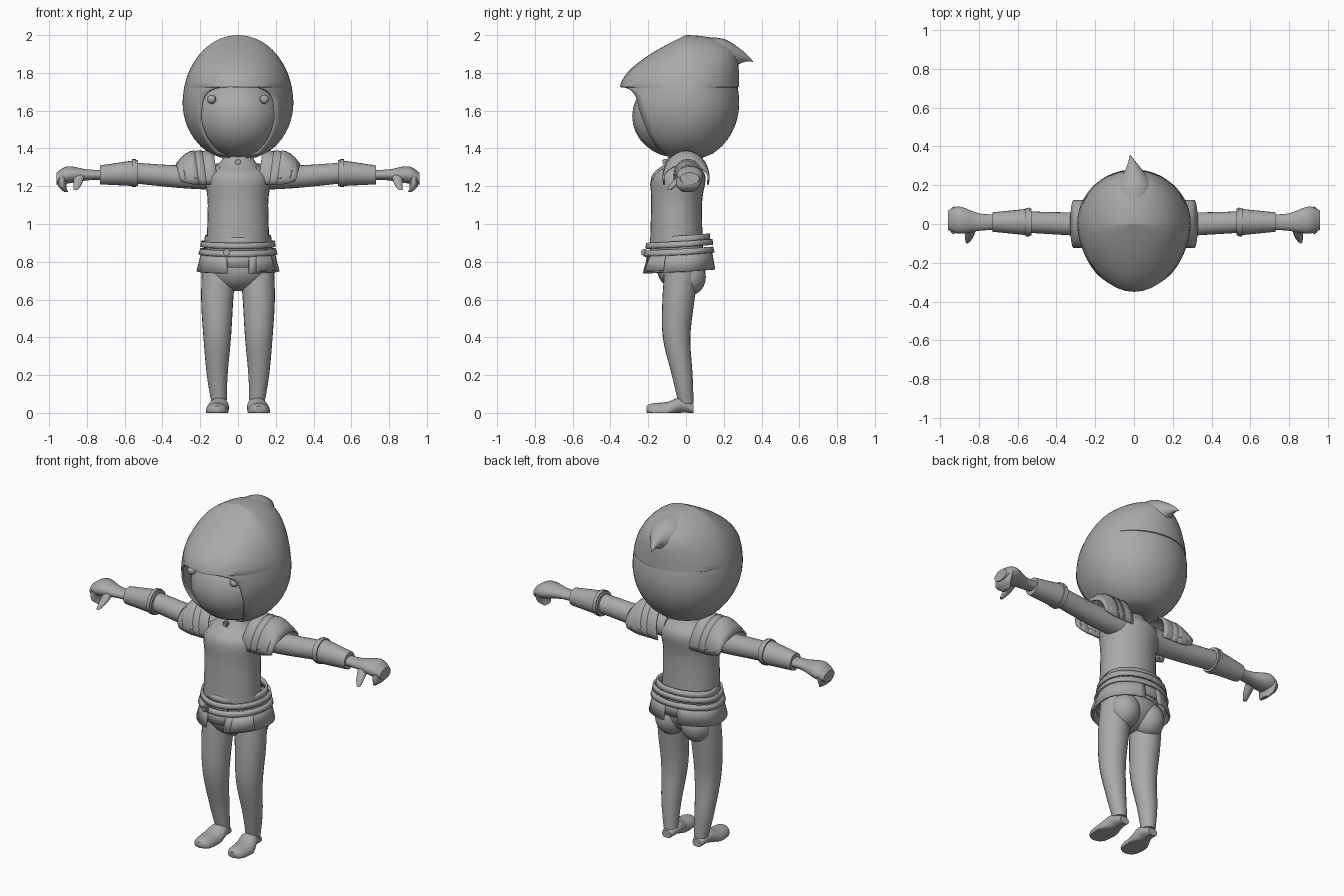
import bpy, bmesh
from math import sin, cos, asin, sqrt, pi, radians
from mathutils import Vector

if "Cube" in bpy.data.objects:
    bpy.data.objects.remove(bpy.data.objects["Cube"])

GREY = (0.4, 0.4, 0.4, 1)
clay = bpy.data.materials.new("plain grey")
clay.use_nodes = True
clay.diffuse_color = GREY
clay.node_tree.nodes["Principled BSDF"].inputs["Base Color"].default_value = GREY


def finish(name, bm, mirror=False, thick=0):
    """Turn a bmesh into a smooth-shaded object with its modifiers."""
    bmesh.ops.remove_doubles(bm, verts=bm.verts, dist=0.0005)
    bmesh.ops.recalc_face_normals(bm, faces=bm.faces)
    mesh = bpy.data.meshes.new(name)
    bm.to_mesh(mesh)
    bm.free()
    mesh.materials.append(clay)
    part = bpy.data.objects.new(name, mesh)
    bpy.context.collection.objects.link(part)
    bpy.ops.object.select_all(action="DESELECT")
    part.select_set(True)
    bpy.context.view_layer.objects.active = part
    bpy.ops.object.shade_smooth_by_angle(angle=radians(50))
    if mirror:
        part.modifiers.new("mirror", "MIRROR").merge_threshold = 0.002
    if thick:
        solid = part.modifiers.new("thickness", "SOLIDIFY")
        solid.thickness, solid.offset = thick, -1
    return part


def bridge(bm, rows, closed=False):
    """Join neighbouring rows of vertices with quads."""
    count = len(rows[0])
    for low, high in zip(rows, rows[1:]):
        for i in range(count if closed else count - 1):
            j = (i + 1) % count
            bm.faces.new((low[i], low[j], high[j], high[i]))


def smooth_path(keys, steps=5):
    """Pass a rounded curve through (x, y, z, radius) keys."""
    keys = [Vector(key) for key in keys]
    padded = [keys[0], *keys, keys[-1]]
    path = []
    for a, b, c, d in zip(padded, padded[1:], padded[2:], padded[3:]):
        for i in range(steps):
            t = i / steps
            path.append(b + (c - a) * t / 2 + (a - b * 2.5 + c * 2 - d / 2) * t**2
                        + (b * 3 - a - c * 3 + d) * t**3 / 2)
    return path + [keys[-1]]


def limb(name, axis, keys, mirror=True, squash=(1, 1), sides=24):
    """Rounded body whose elliptical sections stand square to one axis."""
    bm, rows = bmesh.new(), []
    first, second = [i for i in range(3) if i != "xyz".index(axis)]
    for x, y, z, radius in smooth_path(keys):
        row = []
        for i in range(sides):
            turn = 2 * pi * i / sides
            point = Vector((x, y, z))
            point[first] += radius * squash[0] * cos(turn)
            point[second] += radius * squash[1] * sin(turn)
            point.z = max(point.z, 0)
            row.append(bm.verts.new(point))
        rows.append(row)
    bridge(bm, rows, True)
    bm.faces.new(rows[0])
    bm.faces.new(rows[-1])
    return finish(name, bm, mirror)


def shell(name, rings, end=pi, power=1, dip=0, mirror=True, steps=20):
    """Half wrap from front to back: (z, half width, front, back, gap half width)."""
    bm, rows = bmesh.new(), []
    for z, wide, front, back, gap in rings:
        start, row = asin(gap / wide), []
        for i in range(steps + 1):
            turn = start + (end - start) * i / steps
            c = cos(turn)
            y = -front * c**power if c > 0 else -back * c
            row.append(bm.verts.new((wide * sin(turn), y, z - dip * c)))
        rows.append(row)
    bridge(bm, rows)
    return finish(name, bm, mirror, thick=0.012)


def band(name, low, high, bottom, top, gap=0, **options):
    """Hip wrap, longer to the front than to the back."""
    rings = [(z, r, r * 1.08, r * 0.72, gap) for z, r in ((low, bottom), (high, top))]
    return shell(name, rings, dip=0.01, **options)


def ball(name, centre, size, mirror=False):
    bm = bmesh.new()
    bmesh.ops.create_uvsphere(bm, u_segments=24, v_segments=16, radius=1)
    for vert in bm.verts:
        vert.co = Vector(centre) + vert.co * Vector(size)
    return finish(name, bm, mirror)


def block(name, centre, size):
    bm = bmesh.new()
    bmesh.ops.create_cube(bm, size=size)
    bmesh.ops.translate(bm, verts=bm.verts, vec=centre)
    bmesh.ops.bevel(bm, geom=bm.edges[:], offset=size / 5, segments=2, affect="EDGES")
    return finish(name, bm)


# Hood: an egg with a pointed brow above an arched face opening
BROW, CROWN, CHIN, MIDDLE = 1.725, 2.0, 1.335, 1.64


def hood_ring(z):
    reach = CROWN - MIDDLE if z > MIDDLE else 0.31
    wide = max(0.293 * sqrt(max(0, 1 - ((z - MIDDLE) / reach) ** 2)), 0.001)
    if z >= BROW:
        rise = (z - BROW) / (CROWN - BROW)
        return z, wide, 0.35 * (1 - rise**1.7), 0.28 * sqrt(1 - rise**5), 0
    centre = (BROW + CHIN) / 2
    arch = 0.2 * max(0, 1 - ((z - centre) / (BROW - centre)) ** 4) ** 0.25
    return z, wide, wide * 1.22, wide * 0.96, min(arch, wide * 0.72)


eased = [sin(pi / 2 * i / 16) for i in range(17)]
heights = [CHIN + (BROW - CHIN) * e for e in eased]
heights += [BROW + (CROWN - BROW) * e for e in eased[1:]]
shell("hood", [hood_ring(z) for z in heights], power=1.15)
limb("hood_tip", "y", [(0, .1, 1.87, .12), (0, .2, 1.88, .1), (0, .27, 1.89, .05),
                       (-.01, .32, 1.88, .02), (-.02, .355, 1.86, .002)], mirror=False)

# Face
ball("face", (0, -.04, 1.57), (.23, .245, .22))
ball("eye", (.14, -.235, 1.66), (.024, .024, .024), mirror=True)
block("chin_clasp", (0, -.11, 1.33), .03)

# Trunk
torso = limb("torso", "z", [(0, -.05, .8, .17), (0, -.05, 1.1, .16), (0, -.04, 1.25, .17),
                            (0, -.03, 1.32, .1), (0, -.03, 1.4, .05)],
             mirror=False, squash=(1, .84), sides=32)
ball("pelvis", (0, -.03, .77), (.175, .125, .125))
ball("buttock", (.085, .015, .72), (.09, .09, .1), mirror=True)

# Neckline ribbon laid on the chest
bm, rows = bmesh.new(), []
for radius in (.1, .09):
    turns = [pi * (i / 20 - .5) for i in range(21)]
    rows.append([bm.verts.new((radius * sin(t), -.3, 1.3 - radius * cos(t))) for t in turns])
bridge(bm, rows)
neckline = finish("neckline", bm)
wrap = neckline.modifiers.new("lay_on_chest", "SHRINKWRAP")
wrap.target, wrap.wrap_method, wrap.use_project_y = torso, "PROJECT", True
wrap.wrap_mode, wrap.offset = "ABOVE_SURFACE", .004

# Hem, belts and skirt panels
band("jerkin_hem", .9, .94, .18, .175)
band("upper_belt", .88, .91, .2, .195)
band("lower_belt", .84, .87, .21, .2)
band("skirt_panel", .75, .87, .22, .19, gap=.06, end=radians(168))
band("skirt_overlap", .76, .85, .228, .2, gap=.1, end=radians(60), mirror=False)
band("back_flap", .78, .86, .2, .19)
block("belt_buckle", (-.06, -.22, .85), .035)

# Legs and feet
limb("leg", "z", [(.1, 0, .05, .04), (.11, -.02, .2, .055), (.11, -.05, .4, .073),
                  (.11, -.04, .6, .085), (.1, -.02, .8, .09)])
limb("foot", "y", [(.11, -.21, .02, .02), (.11, -.18, .01, .05), (.11, -.1, .01, .06),
                   (.1, -.03, .04, .05), (.1, .04, .02, .03)], squash=(1, .8))

# Arms, gauntlets and curled hands
limb("arm", "x", [(.1, 0, 1.25, .07), (.3, 0, 1.25, .06), (.55, .01, 1.27, .055)])
limb("gauntlet", "x", [(.53, .01, 1.27, .07), (.73, .01, 1.26, .05)])
limb("gauntlet_band", "x", [(.54, .01, 1.27, .074), (.56, .01, 1.27, .073)])
limb("hand", "x", [(.72, .01, 1.26, .04), (.8, .01, 1.26, .045), (.9, .02, 1.26, .07),
                   (.96, .02, 1.24, .05)], squash=(1, .65))
limb("curled_fingers", "z", [(.91, .01, 1.17, .03), (.93, .01, 1.2, .06),
                             (.93, .02, 1.25, .07)], squash=(.35, 1))
limb("thumb", "z", [(.86, -.09, 1.18, .01), (.85, -.06, 1.21, .022), (.84, -.01, 1.26, .03)])

# Layered shoulder plates arched over the arm
for layer, inner, outer, drop in (("inner", .13, .25, .1), ("middle", .19, .3, .25),
                                  ("outer", .23, .33, .5)):
    bm, rows = bmesh.new(), []
    for step in range(5):
        s = step / 4
        x, tall = inner + (outer - inner) * s, .145 * (1 - drop * s * s)
        turns = [radians(105) * (i / 8 - 1) for i in range(17)]
        rows.append([bm.verts.new((x - .02 * (1 - cos(t)), .125 * sin(t), 1.245 + tall * cos(t)))
                     for t in turns])
    bridge(bm, rows)
    finish(layer + "_shoulder_plate", bm, mirror=True, thick=.01)
